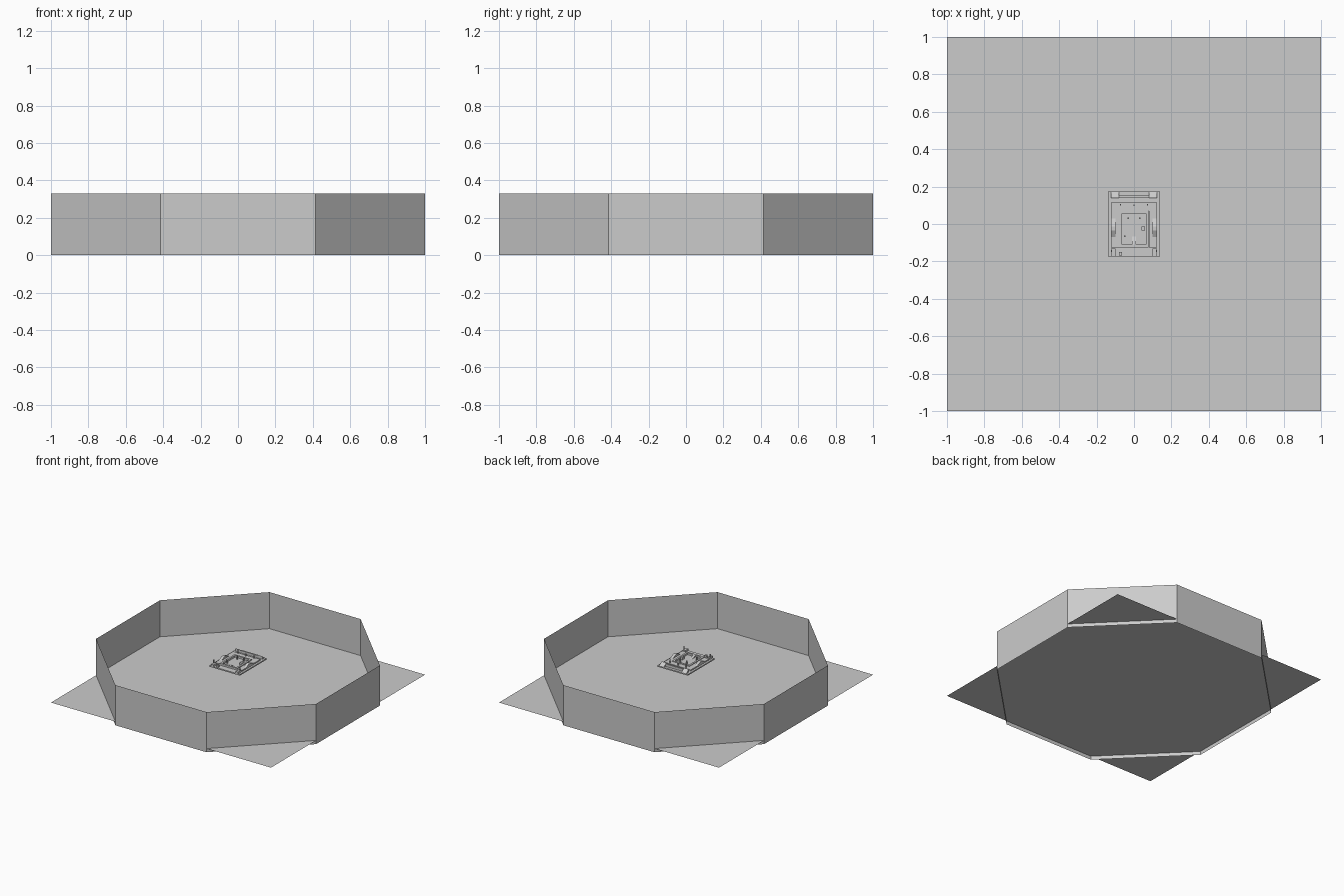
import bpy, bmesh, math

if "Cube" in bpy.data.objects:
    bpy.data.objects.remove(bpy.data.objects["Cube"])

GROUND, DECK = 0.03, 0.25          # ground level, arena deck level


def mesh_object(name, verts, faces):
    me = bpy.data.meshes.new(name)
    me.from_pydata(verts, [], faces)
    bm = bmesh.new()
    bm.from_mesh(me)
    bmesh.ops.recalc_face_normals(bm, faces=bm.faces)
    bm.to_mesh(me)
    bm.free()
    ob = bpy.data.objects.new(name, me)
    bpy.context.collection.objects.link(ob)
    return ob


def prism(name, profile, x0, x1):
    """Extrude a closed (y, z) profile along x."""
    n = len(profile)
    verts = [(x, y, z) for x in (x0, x1) for y, z in profile]
    faces = [tuple(range(n)), tuple(range(n, 2 * n))]
    faces += [(i, (i + 1) % n, n + (i + 1) % n, n + i) for i in range(n)]
    return mesh_object(name, verts, faces)


def box(name, x0, x1, y0, y1, z0, z1):
    return prism(name, [(y0, z0), (y1, z0), (y1, z1), (y0, z1)], x0, x1)


def ramp(name, x0, x1, y_low, y_high, z0, z1):
    return prism(name, [(y_low, z0), (y_high, z0), (y_high, z1)], x0, x1)


def frame(name, x0, x1, y0, y1, t, z0, z1):
    """Rectangular kerb of width t."""
    box(name + "_left", x0, x0 + t, y0, y1, z0, z1)
    box(name + "_right", x1 - t, x1, y0, y1, z0, z1)
    box(name + "_front", x0 + t, x1 - t, y0, y0 + t, z0, z1)
    box(name + "_back", x0 + t, x1 - t, y1 - t, y1, z0, z1)


# Ground sheet
mesh_object("ground_sheet",
            [(-1, -1, GROUND), (1, -1, GROUND), (1, 1, GROUND), (-1, 1, GROUND)],
            [(0, 1, 2, 3)])

# Open eight-sided boundary wall, flats touching the sheet edges
R = 1 / math.cos(math.pi / 8)
ring = [(R * math.cos(math.pi / 8 + i * math.pi / 4),
         R * math.sin(math.pi / 8 + i * math.pi / 4)) for i in range(8)]
mesh_object("boundary_wall",
            [(x, y, z) for z in (0, 0.33) for x, y in ring],
            [(i, (i + 1) % 8, 8 + (i + 1) % 8, 8 + i) for i in range(8)])

# Floating arena deck
box("arena_deck", -0.139, 0.139, -0.174, 0.174, 0.24, DECK)

# Raised walkway round the court, open at the front
box("back_walkway", -0.123, 0.123, 0.07, 0.114, DECK, DECK + 0.01)
for side, s in (("left", -1), ("right", 1)):
    xa, xb = sorted((s * 0.08, s * 0.123))
    box(side + "_walkway", xa, xb, -0.125, 0.07, DECK, DECK + 0.01)
    # Ramps along the sides and at the back
    ra, rb = sorted((s * 0.1, s * 0.123))
    ramp(side + "_side_ramp_back", ra, rb, 0.03, -0.013, DECK + 0.01, DECK + 0.028)
    ramp(side + "_side_ramp_front", ra, rb, -0.07, -0.035, DECK + 0.01, DECK + 0.028)
    box(side + "_ramp_landing", ra, rb, -0.035, -0.013, DECK + 0.01, DECK + 0.028)
    ramp(side + "_back_ramp", xa, xb, 0.174, 0.14, DECK, DECK + 0.025)
    # Corner blocks and posts
    box(side + "_front_block", ra, rb, -0.174, -0.13, DECK, DECK + 0.015)
    pa, pb = sorted((s * 0.117, s * 0.123))
    box(side + "_front_post", pa, pb, -0.15, -0.14, DECK + 0.015, DECK + 0.04)
    box(side + "_back_post", *sorted((s * 0.07, s * 0.076)), 0.1, 0.106, DECK + 0.01, DECK + 0.04)

# Back ledge between the two ramps
box("back_ledge", -0.08, 0.08, 0.14, 0.152, DECK, DECK + 0.02)

# Central court with kerb, ramp and cover blocks
frame("court_kerb", -0.08, 0.078, -0.125, 0.07, 0.015, DECK, DECK + 0.015)
ramp("court_ramp", -0.01, 0.01, -0.067, -0.11, DECK, DECK + 0.015)
box("court_crate", 0.04, 0.06, -0.035, -0.013, DECK, DECK + 0.02)
for i, (x, y) in enumerate([(-0.03, 0.03), (0.03, 0.03), (-0.05, -0.065), (0, 0.1)]):
    box(f"cover_block_{i + 1}", x - 0.004, x + 0.004, y - 0.004, y + 0.004, DECK, DECK + 0.03)
box("front_crate", -0.08, -0.064, -0.168, -0.15, DECK, DECK + 0.015)
